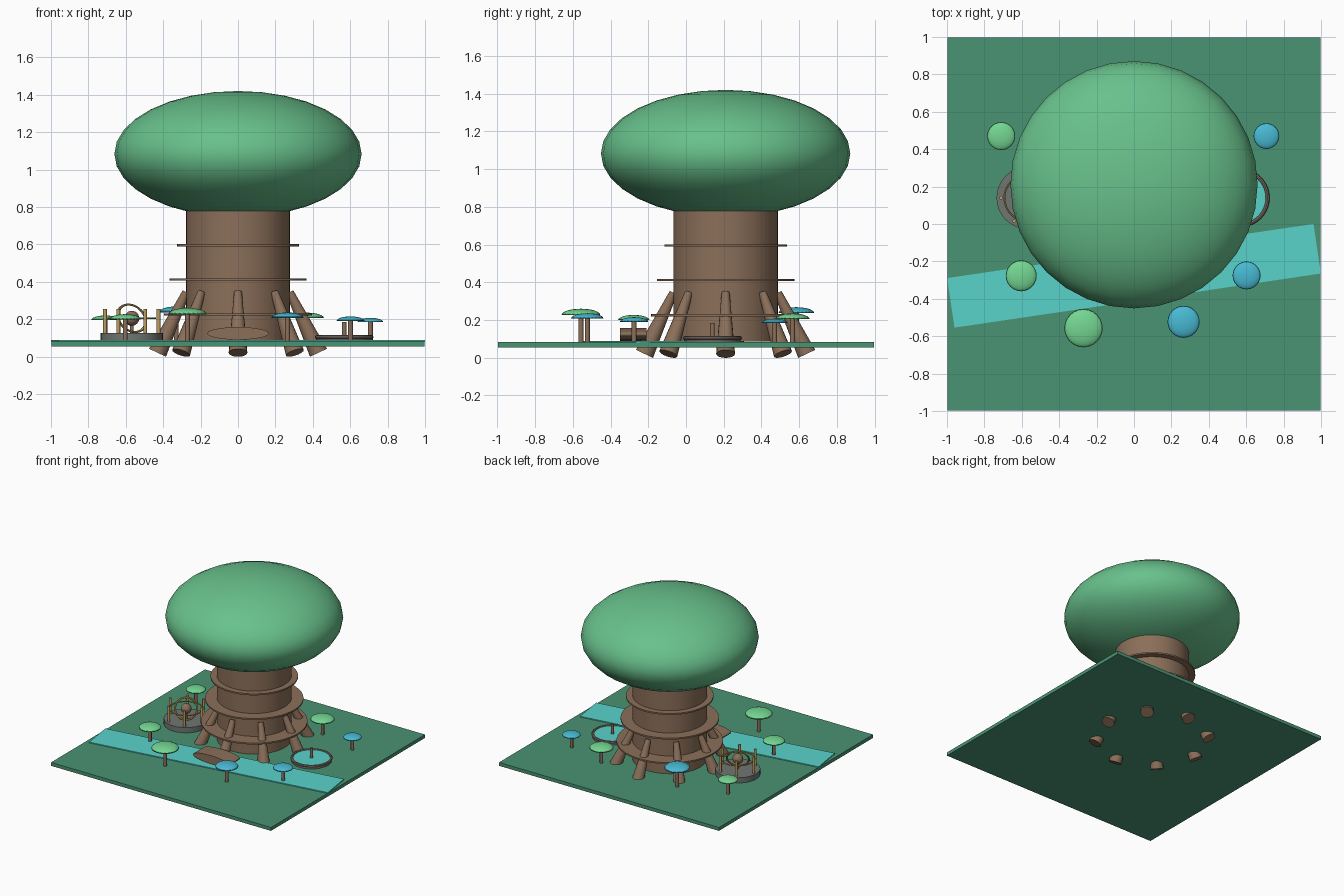
import bpy, math
from mathutils import Vector

if "Cube" in bpy.data.objects:
    bpy.data.objects.remove(bpy.data.objects["Cube"])


def mat(name, r, g, b):
    m = bpy.data.materials.new(name)
    lin = [((c / 255 + 0.055) / 1.055) ** 2.4 for c in (r, g, b)]
    m.diffuse_color = (*lin, 1)
    m.use_nodes = True
    m.node_tree.nodes["Principled BSDF"].inputs["Base Color"].default_value = m.diffuse_color
    return m


LEAF = mat("leaf green", 104, 193, 140)
GRASS = mat("ground green", 74, 147, 115)
WATER = mat("water turquoise", 88, 212, 202)
BARK = mat("bark brown", 139, 111, 89)
CYAN = mat("cap cyan", 72, 186, 212)
LIME = mat("cap green", 116, 214, 146)
GOLD = mat("brass", 190, 160, 96)
STONE = mat("stone grey", 112, 118, 114)
RIM = mat("rim taupe", 125, 112, 102)


def finish(name, m, smooth=True):
    o = bpy.context.object
    o.name = name
    o.data.materials.append(m)
    if smooth:
        bpy.ops.object.shade_smooth_by_angle(angle=math.radians(40))
    return o


def box(name, m, loc, size, rz=0):
    bpy.ops.mesh.primitive_cube_add(size=1, location=loc, rotation=(0, 0, rz))
    o = finish(name, m, False)
    o.scale = size
    return o


def rod(name, m, a, b, r1, r2=None, seg=32):
    """Cylinder or cone from point a to point b."""
    a, b = Vector(a), Vector(b)
    d = b - a
    bpy.ops.mesh.primitive_cone_add(
        vertices=seg, radius1=r1, radius2=r1 if r2 is None else r2, depth=d.length,
        location=(a + b) / 2, rotation=d.to_track_quat('Z', 'Y').to_euler())
    return finish(name, m)


def ball(name, m, loc, size, seg=32, rings=16):
    bpy.ops.mesh.primitive_uv_sphere_add(segments=seg, ring_count=rings, radius=1, location=loc)
    o = finish(name, m)
    o.scale = size
    return o


def ring(name, m, loc, R, r, rot=(0, 0, 0)):
    bpy.ops.mesh.primitive_torus_add(major_radius=R, minor_radius=r, major_segments=40,
                                     minor_segments=8, location=loc, rotation=rot)
    return finish(name, m)


# Ground slab and river
box("ground", GRASS, (0, 0, 0.069), (1.992, 1.992, 0.028))
box("river", WATER, (0, -0.277, 0.0855), (1.98, 0.268, 0.009), math.radians(8.4))

# Great tree: trunk, canopy and walkway rings
TY = 0.21
rod("trunk", BARK, (0, TY, 0.085), (0, TY, 0.95), 0.277, seg=48)
ball("canopy", LEAF, (0, TY, 1.083), (0.661, 0.661, 0.337))
for i, (z, r) in enumerate(((0.595, 0.325), (0.412, 0.365), (0.225, 0.395))):
    rod(f"walkway_{i}", BARK, (0, TY, z - 0.006), (0, TY, z + 0.006), r, seg=48)

# Buttress roots, passing down through the ground
for i in range(8):
    c, s = math.cos(i * math.pi / 4), math.sin(i * math.pi / 4)
    rod(f"root_{i}", BARK, (0.43 * c, TY + 0.43 * s, 0.0205),
        (0.277 * c, TY + 0.277 * s, 0.345), 0.05, 0.021, 16)

# Arched footbridge over the river
bridge = rod("bridge", BARK, (0, -0.21, 0.124), (0, -0.35, 0.124), 1, seg=24)
bridge.rotation_euler = (math.pi / 2, 0, 0)
bridge.scale = (0.165, 0.034, 1)

# Pond with rim and centre post
px, py = 0.568, 0.14
rod("pond_base", STONE, (px, py, 0.08), (px, py, 0.1), 0.15)
rod("pond_water", WATER, (px, py, 0.098), (px, py, 0.107), 0.14)
ring("pond_rim", RIM, (px, py, 0.104), 0.146, 0.011)
rod("pond_post", BARK, (px, py, 0.1), (px, py, 0.185), 0.012, seg=12)

# Stone platform with brass posts and an orbit model
ox, oy, oz = -0.568, 0.14, 0.205
rod("platform", STONE, (ox, oy, 0.08), (ox, oy, 0.126), 0.167)
for i in range(6):
    c, s = math.cos(i * math.pi / 3), math.sin(i * math.pi / 3)
    rod(f"platform_post_{i}", GOLD, (ox + 0.143 * c, oy + 0.143 * s, 0.12),
        (ox + 0.143 * c, oy + 0.143 * s, 0.255), 0.01, seg=12)
rod("orbit_stand", BARK, (ox, oy, 0.12), (ox, oy, oz), 0.01, seg=12)
ball("orbit_core", BARK, (ox, oy, oz), (0.04, 0.04, 0.04), 20, 12)
ring("orbit_wide", GOLD, (ox, oy, oz), 0.125, 0.005)
ring("orbit_tilt_a", GOLD, (ox, oy, oz), 0.08, 0.005, (math.radians(65), 0, 0.5))
ring("orbit_tilt_b", GOLD, (ox, oy, oz), 0.085, 0.005, (math.radians(50), math.radians(40), 0))


def mushroom(i, x, y, r, top, m):
    """Slim stem with a shallow domed cap."""
    h = r * 0.33
    rod(f"mushroom_stem_{i}", BARK, (x, y, 0.08), (x, y, top - h * 0.5), 0.013, seg=12)
    cap = ball(f"mushroom_cap_{i}", m, (x, y, top - h), (r, r, h), 24, 12)
    for v in cap.data.vertices:      # flatten the underside
        v.co.z = max(v.co.z, 0)


for i, spec in enumerate((
        (-0.71, 0.47, 0.075, 0.22, LIME), (-0.603, -0.277, 0.083, 0.227, LIME),
        (-0.27, -0.557, 0.103, 0.26, LIME), (0.37, 0.565, 0.09, 0.235, LIME),
        (0.708, 0.47, 0.069, 0.207, CYAN), (0.602, -0.275, 0.075, 0.215, CYAN),
        (0.265, -0.523, 0.086, 0.236, CYAN), (-0.33, 0.585, 0.095, 0.268, CYAN))):
    mushroom(i, *spec)
